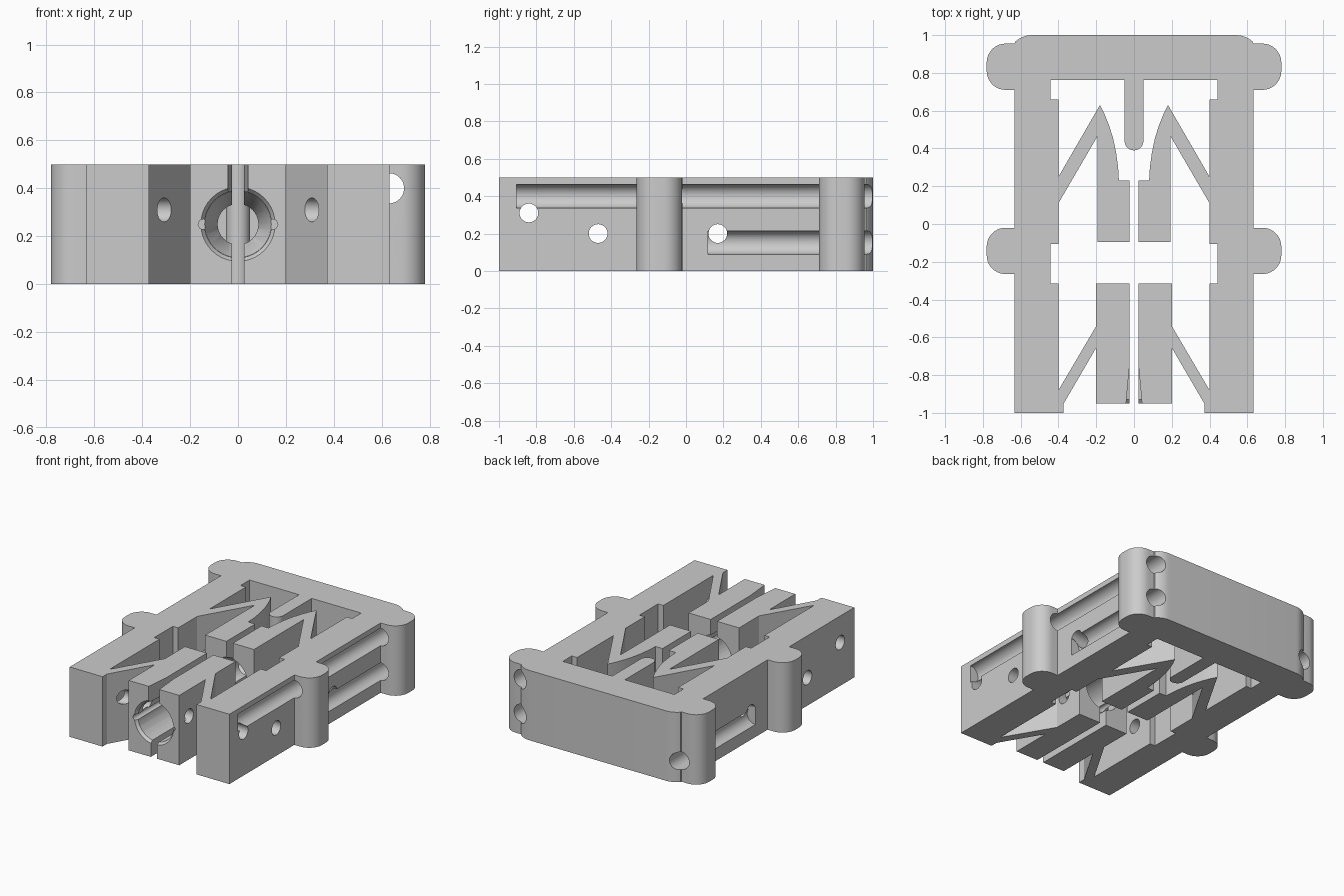
import bpy, bmesh
from math import pi, sin, cos, radians
from mathutils import Matrix

if "Cube" in bpy.data.objects:
    bpy.data.objects.remove(bpy.data.objects["Cube"])

H = 0.5  # body height


def arc(cx, cy, r, a0, a1, n=10):
    return [(cx + r * cos(radians(a0 + (a1 - a0) * i / n)),
             cy + r * sin(radians(a0 + (a1 - a0) * i / n))) for i in range(n + 1)]


def prism(name, pts, z0, z1):
    bm = bmesh.new()
    face = bm.faces.new([bm.verts.new((x, y, z0)) for x, y in pts])
    ext = bmesh.ops.extrude_face_region(bm, geom=[face])["geom"]
    for v in ext:
        if isinstance(v, bmesh.types.BMVert):
            v.co.z = z1
    return finish(name, bm)


def finish(name, bm):
    bmesh.ops.recalc_face_normals(bm, faces=bm.faces)
    me = bpy.data.meshes.new(name)
    bm.to_mesh(me)
    bm.free()
    ob = bpy.data.objects.new(name, me)
    bpy.context.collection.objects.link(ob)
    return ob


def rod(axis, start, end, a, z, r0, r1=None, seg=40):
    """Round cutter along x or y; a is the other horizontal coordinate."""
    bm = bmesh.new()
    bmesh.ops.create_cone(bm, cap_ends=True, segments=seg, radius1=r0,
                          radius2=r0 if r1 is None else r1, depth=end - start)
    mid = (start + end) / 2
    if axis == "x":
        m = Matrix.Translation((mid, a, z)) @ Matrix.Rotation(pi / 2, 4, "Y")
    else:
        m = Matrix.Translation((a, mid, z)) @ Matrix.Rotation(-pi / 2, 4, "X")
    bmesh.ops.transform(bm, matrix=m, verts=bm.verts)
    return finish("cutter", bm)


def cut(ob, cutter):
    mod = ob.modifiers.new("cut", "BOOLEAN")
    mod.operation, mod.solver, mod.object = "DIFFERENCE", "EXACT", cutter
    bpy.context.view_layer.objects.active = ob
    bpy.ops.object.modifier_apply(modifier=mod.name)
    bpy.data.objects.remove(cutter, do_unlink=True)


def ear(top, bottom):
    """Rounded lug on the outer side of a rail."""
    r, x = 0.1, 0.68
    return ([(0.632, top)] + arc(x, top - r, r, 90, 0)
            + arc(x, bottom + r, r, 0, -90) + [(0.632, bottom)])


# Right half of the outline, clockwise from the back edge
half = arc(0.54, 0.87, 0.13, 90, 46, 6)
half += ear(0.955, 0.71) + ear(-0.02, -0.265)
half += [(0.632, -1), (0.372, -1), (0.372, -0.95)]
# front strut and front jaw
half += [(0.20, -0.655), (0.20, -0.95), (0.025, -0.95), (0.025, -0.315),
         (0.20, -0.315), (0.20, -0.54), (0.40, -0.88)]
# rail recess, rear strut and rear jaw with its curved horn
half += [(0.40, -0.315), (0.442, -0.315), (0.442, -0.105), (0.40, -0.105),
         (0.40, 0.11), (0.193, 0.465), (0.193, -0.095), (0.025, -0.095),
         (0.025, 0.23), (0.08, 0.23), (0.084, 0.30), (0.095, 0.38),
         (0.112, 0.46), (0.135, 0.53), (0.157, 0.585), (0.18, 0.63),
         (0.40, 0.25)]
# rear corner recess and rounded centre prong
half += [(0.40, 0.66), (0.442, 0.66), (0.442, 0.762), (0.05, 0.762)]
half += arc(0, 0.44, 0.05, 0, -90)
half[-1] = (0.0, 0.39)
outline = half + [(-x, y) for x, y in reversed(half[:-1])]
body = prism("clamp_body", outline, 0, H)

# Centre bore: chamfered front, wide front jaw, funnel and narrow rear jaw
cut(body, rod("y", -1.0, -0.30, 0, 0.25, 0.14))
cut(body, rod("y", -0.97, -0.93, 0, 0.25, 0.17, 0.14))
cut(body, rod("y", -0.097, 0.02, 0, 0.25, 0.14, 0.085))
cut(body, rod("y", -0.15, 0.36, 0, 0.25, 0.085))
for s in (-1, 1):
    cut(body, rod("y", -1.0, -0.30, s * 0.145, 0.25, 0.021, seg=16))

# Flared lead-in at the top of the jaw slot
cut(body, prism("cutter", [(-0.043, -0.96), (0.043, -0.96),
                           (0.022, -0.73), (-0.022, -0.73)], 0.3, 0.6))

# Cross holes
for y, z in ((-0.84, 0.31), (-0.47, 0.20), (0.17, 0.20)):
    cut(body, rod("x", -1, 1, y, z, 0.05))

# Long grooves along the rails, running out through the rear lugs
for x, y0, z in ((0.63, -0.905, 0.40), (0.63, 0.118, 0.152), (-0.63, 0.118, 0.152)):
    cut(body, rod("y", y0, 1.1, x, z, 0.063))

# Single plain colour
grey = bpy.data.materials.new("plain grey")
grey.diffuse_color = (0.6, 0.6, 0.6, 1)
grey.use_nodes = True
grey.node_tree.nodes["Principled BSDF"].inputs["Base Color"].default_value = grey.diffuse_color
body.data.materials.clear()
body.data.materials.append(grey)
for p in body.data.polygons:
    p.material_index = 0

bpy.context.view_layer.objects.active = body
body.select_set(True)
bpy.ops.object.shade_smooth_by_angle(angle=radians(30))
